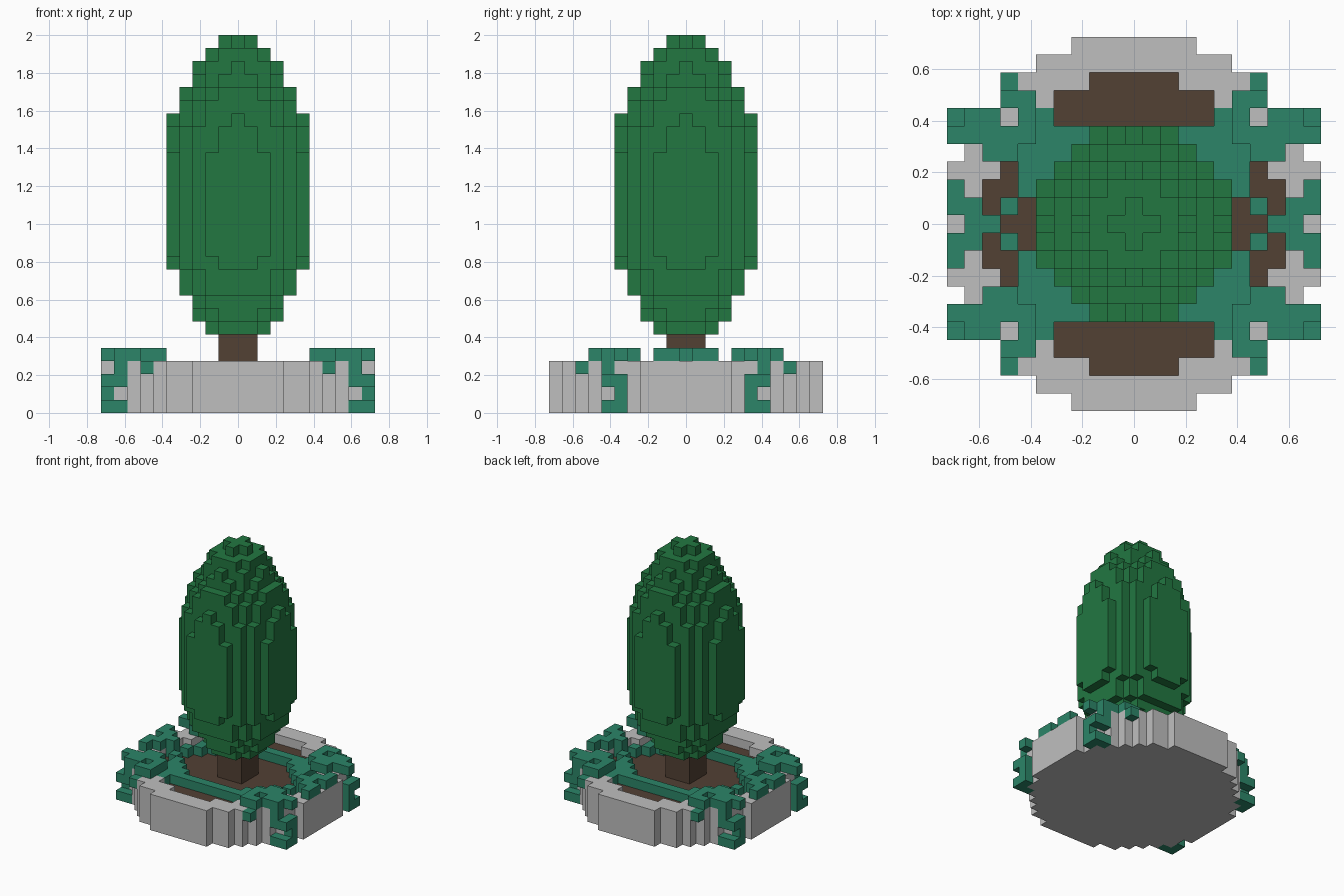
import bpy, bmesh, math
from mathutils import Vector

if "Cube" in bpy.data.objects:
    bpy.data.objects.remove(bpy.data.objects["Cube"], do_unlink=True)

U = 2 / 29  # edge of one block


def material(name, rgb):
    m = bpy.data.materials.new(name)
    m.use_nodes = True
    m.diffuse_color = (*rgb, 1)
    bsdf = next(n for n in m.node_tree.nodes if n.type == 'BSDF_PRINCIPLED')
    bsdf.inputs["Base Color"].default_value = (*rgb, 1)
    return m


GREEN = material("leaf green", (0.016, 0.185, 0.053))
TEAL = material("vine teal", (0.025, 0.235, 0.140))
GREY = material("stone grey", (0.52, 0.52, 0.52))
BROWN = material("bark and soil brown", (0.085, 0.052, 0.034))

# For each outward direction, two in-plane axes in winding order
SIDES = [((1, 0, 0), (0, 1, 0), (0, 0, 1)), ((-1, 0, 0), (0, 0, 1), (0, 1, 0)),
         ((0, 1, 0), (0, 0, 1), (1, 0, 0)), ((0, -1, 0), (1, 0, 0), (0, 0, 1)),
         ((0, 0, 1), (1, 0, 0), (0, 1, 0)), ((0, 0, -1), (0, 1, 0), (1, 0, 0))]


def blocks(name, cells, mat):
    """Outer skin of a set of blocks (i, j, layer), with flat areas merged."""
    bm = bmesh.new()
    for c in cells:
        centre = Vector((c[0], c[1], c[2] + 0.5))
        for n, a, b in SIDES:
            if (c[0] + n[0], c[1] + n[1], c[2] + n[2]) in cells:
                continue
            n, a, b = Vector(n), Vector(a), Vector(b)
            bm.faces.new([bm.verts.new((centre + (n + s * a + t * b) / 2) * U)
                          for s, t in ((-1, -1), (1, -1), (1, 1), (-1, 1))])
    bmesh.ops.remove_doubles(bm, verts=bm.verts, dist=0.001)
    bmesh.ops.dissolve_limit(bm, angle_limit=math.radians(1),
                             verts=bm.verts, edges=bm.edges)
    me = bpy.data.meshes.new(name)
    bm.to_mesh(me)
    bm.free()
    me.materials.append(mat)
    ob = bpy.data.objects.new(name, me)
    bpy.context.collection.objects.link(ob)
    return ob


def disc(limit, layers, squash=0.0):
    """Round slab of blocks, limited by squared radius."""
    r = range(-11, 12)
    return {(i, j, k) for i in r for j in r for k in layers
            if i * i + j * j + squash * abs(i * j) <= limit}


def mirrored(cells):
    return {(i * sx, j * sy, k) for i, j, k in cells
            for sx in (1, -1) for sy in (1, -1)}


# Round planter with a raised rim, filled with soil
soil = disc(70, range(1, 3))
blocks("planter", disc(110, range(0, 4)) - disc(70, range(1, 4)), GREY)
blocks("soil", soil, BROWN)

# Square trunk
blocks("trunk", {(i, j, k) for i in (-1, 0, 1) for j in (-1, 0, 1)
                 for k in range(3, 6)}, BROWN)

# Egg-shaped foliage: squared radius of each layer, from the bottom up
radii = [5.5, 10.5, 15, 21, 24.5, 27] + [30] * 8 + [27, 27, 25.2, 21, 17.5, 12, 9, 5.5, 1]
foliage = set()
for n, limit in enumerate(radii):
    foliage |= disc(limit, [6 + n], 0.05)
blocks("foliage", foliage, GREEN)

# Creeper lying on the soil inside the rim
inner = {(i, 5, 3) for i in range(0, 7)}
inner |= {(4, 4, 3), (5, 4, 3), (6, 4, 3), (5, 3, 3), (6, 3, 3), (6, 2, 3), (5, 6, 3)}
blocks("soil_vines", mirrored(inner), TEAL)

# Creeper over the rim at the four corners, hanging down outside
corner = {(i, j, 4) for i, j in ((7, 7), (6, 7), (6, 6), (8, 6), (9, 6), (7, 5), (8, 5),
                                 (9, 5), (10, 5), (6, 5), (8, 4), (7, 4))}
corner |= {(7, 8, 3), (9, 6, 3), (9, 6, 2), (10, 6, 2), (10, 5, 2), (10, 5, 1),
           (10, 5, 0), (10, 6, 0), (9, 6, 0)}
blocks("corner_vines", mirrored(corner), TEAL)

# Small sprigs on the two sides
sprig = {(10, 2, 4), (10, 1, 4), (9, 1, 4), (9, 0, 4), (8, 0, 4), (7, 1, 3), (8, 0, 3)}
blocks("side_sprigs", mirrored(sprig), TEAL)
